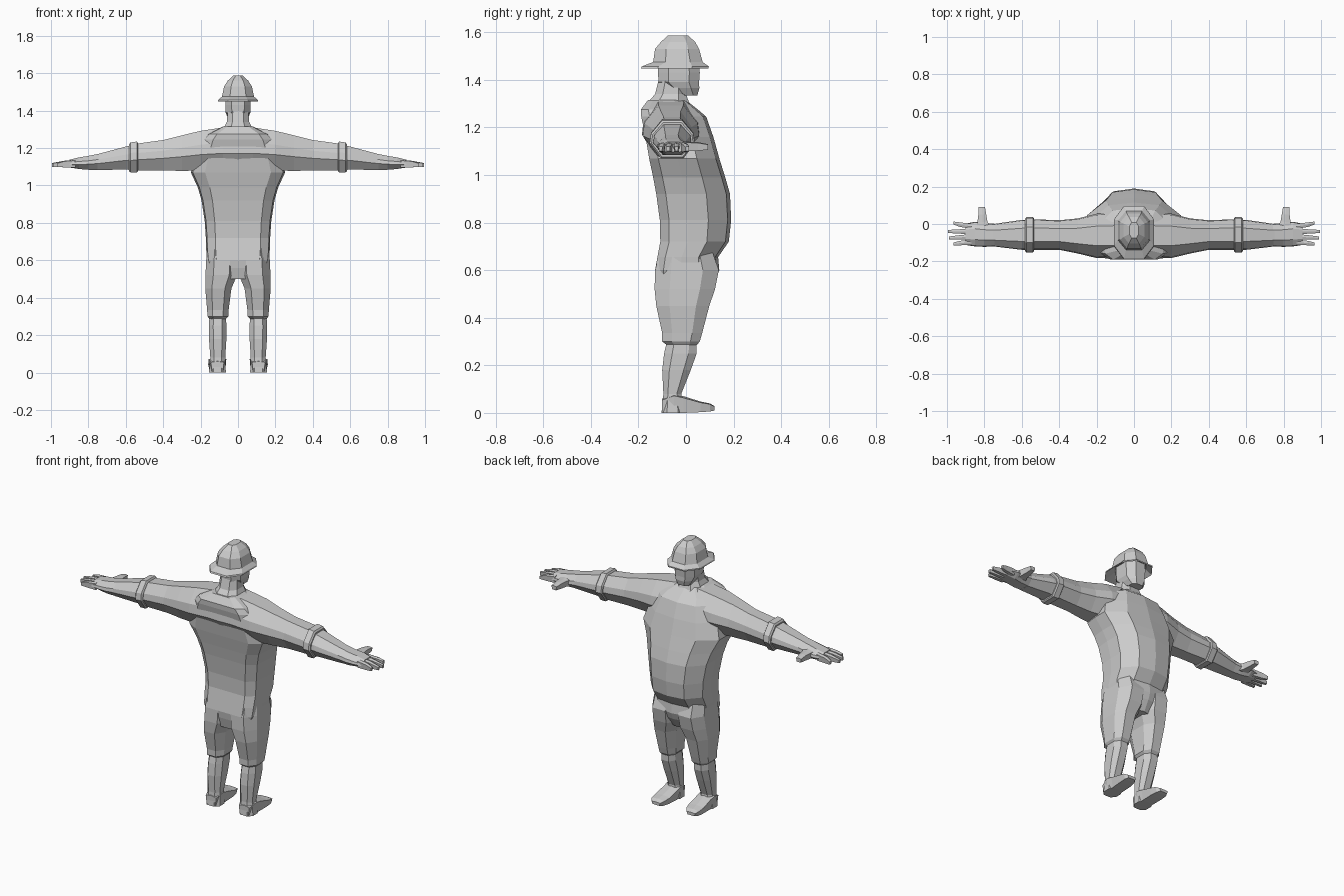
import bpy, bmesh

# Unit cross-sections (0..1 in both directions)
OCT = [(.25, 0), (.75, 0), (1, .25), (1, .75), (.75, 1), (.25, 1), (0, .75), (0, .25)]
SQUARE = [(.1, 0), (.9, 0), (1, .9), (.5, 1), (0, .9)]
HALF = [(.35, 0), (.48, .13), (.5, .4), (.5, .68), (.3, .95)]
BODY = ([(.5, 0)] + [(.5 + a, b) for a, b in HALF] + [(.5, 1)]
        + [(.5 - a, b) for a, b in reversed(HALF)])
ARM = [(.25, 0), (.75, 0), (1, .4), (.97, .65), (.72, 1), (.28, 1), (.03, .65), (0, .4)]


def loft(name, section, rings, axis=2, mirror=False):
    """Skin rings (pos, a0, a1, b0, b1) stacked along an axis."""
    bm = bmesh.new()
    loops = []
    for pos, a0, a1, b0, b1 in rings:
        loop = []
        for u, v in section:
            co = [a0 + (a1 - a0) * u, b0 + (b1 - b0) * v]
            co.insert(axis, pos)
            loop.append(bm.verts.new(co))
        loops.append(loop)
    n = len(section)
    for lo, hi in zip(loops, loops[1:]):
        for i in range(n):
            j = (i + 1) % n
            bm.faces.new((lo[i], lo[j], hi[j], hi[i]))
    bm.faces.new(loops[0])
    bm.faces.new(loops[-1])
    bmesh.ops.recalc_face_normals(bm, faces=bm.faces)
    me = bpy.data.meshes.new(name)
    bm.to_mesh(me)
    bm.free()
    ob = bpy.data.objects.new(name, me)
    bpy.context.collection.objects.link(ob)
    if mirror:
        mod = ob.modifiers.new("Mirror", 'MIRROR')
        mod.use_mirror_merge = False
    return ob


def centred(rows):
    return [(z, -w, w, y0, y1) for z, w, y0, y1 in rows]


# Torso with the heavy belly and the belt step below it
loft("torso", BODY, centred([
    (.50, .06, -.11, .09), (.56, .15, -.125, .125), (.60, .165, -.13, .14),
    (.655, .17, -.12, .135), (.72, .172, -.108, .18), (.81, .178, -.11, .19),
    (.92, .195, -.125, .185), (.99, .215, -.138, .165), (1.07, .252, -.155, .14),
    (1.16, .225, -.17, .115), (1.245, .19, -.188, .085), (1.275, .16, -.19, .05),
    (1.315, .08, -.16, 0)]))

# Neck and head
loft("neck", OCT, centred([
    (1.25, .11, -.185, .06), (1.30, .08, -.165, .015),
    (1.34, .06, -.13, 0), (1.40, .055, -.115, 0)]))
loft("head", OCT, centred([
    (1.335, .04, -.02, .048), (1.365, .057, -.085, .056), (1.39, .066, -.115, .055),
    (1.43, .068, -.118, .058), (1.48, .068, -.118, .055)]))

# Helmet: hollow underside, flared brim, domed crown
loft("helmet", OCT, centred([
    (1.475, .075, -.125, .058), (1.448, .108, -.19, .095), (1.456, .106, -.186, .096),
    (1.475, .086, -.138, .07), (1.53, .074, -.13, .055), (1.56, .055, -.105, .038),
    (1.587, .025, -.075, .008)]))

# Arms, mirrored
loft("arm", ARM, [
    (.0, -.185, .03, 1.08, 1.305), (.08, -.185, .06, 1.08, 1.31),
    (.20, -.182, .055, 1.08, 1.292), (.30, -.158, .03, 1.078, 1.268),
    (.40, -.138, .02, 1.08, 1.243), (.53, -.138, .025, 1.08, 1.225),
    (.60, -.138, .022, 1.085, 1.208), (.75, -.12, 0, 1.083, 1.168)], 0, True)
loft("sleeve_cuff", ARM, [
    (.535, -.145, .03, 1.076, 1.226), (.54, -.153, .037, 1.07, 1.235),
    (.575, -.153, .037, 1.07, 1.23), (.582, -.145, .03, 1.076, 1.22)], 0, True)

# Hands with fingers and thumb
loft("hand", ARM, [
    (.74, -.12, .001, 1.084, 1.17), (.80, -.122, .005, 1.084, 1.158),
    (.85, -.12, .012, 1.088, 1.15), (.90, -.112, .002, 1.096, 1.138)], 0, True)
for i, (y, tip_y, tip_x) in enumerate([
        (-.012, .005, .965), (-.04, -.04, .995), (-.068, -.075, .99), (-.097, -.107, .965)]):
    loft(f"finger_{i + 1}", SQUARE, [
        (.87, y - .014, y + .014, 1.095, 1.138),
        (.93, (y + tip_y) / 2 - .012, (y + tip_y) / 2 + .012, 1.097, 1.132),
        (tip_x, tip_y - .008, tip_y + .008, 1.10, 1.12)], 0, True)
loft("thumb", SQUARE, [
    (-.04, .75, .85, 1.095, 1.145), (.01, .783, .837, 1.10, 1.14),
    (.05, .79, .832, 1.102, 1.138), (.092, .797, .83, 1.106, 1.13)], 1, True)

# Legs with the trouser end overhanging the boot
loft("trouser_leg", OCT, [
    (.68, .0, .165, -.11, .11), (.60, .0, .17, -.13, .138),
    (.52, .005, .174, -.132, .122), (.45, .035, .175, -.125, .098),
    (.335, .05, .165, -.10, .068), (.30, .052, .163, -.10, .058),
    (.285, .065, .152, -.08, .045)], 2, True)
loft("boot_shaft", OCT, [
    (.31, .065, .152, -.078, .045), (.25, .062, .156, -.092, .045),
    (.18, .062, .155, -.10, .02), (.08, .068, .148, -.095, -.02),
    (.0, .065, .155, -.103, -.01)], 2, True)
loft("foot", SQUARE, [
    (-.10, .075, .145, 0, .06), (-.05, .062, .158, 0, .08), (-.01, .064, .156, 0, .07),
    (.06, .064, .16, .003, .048), (.10, .072, .158, .006, .04),
    (.12, .088, .145, .01, .028)], 1, True)
